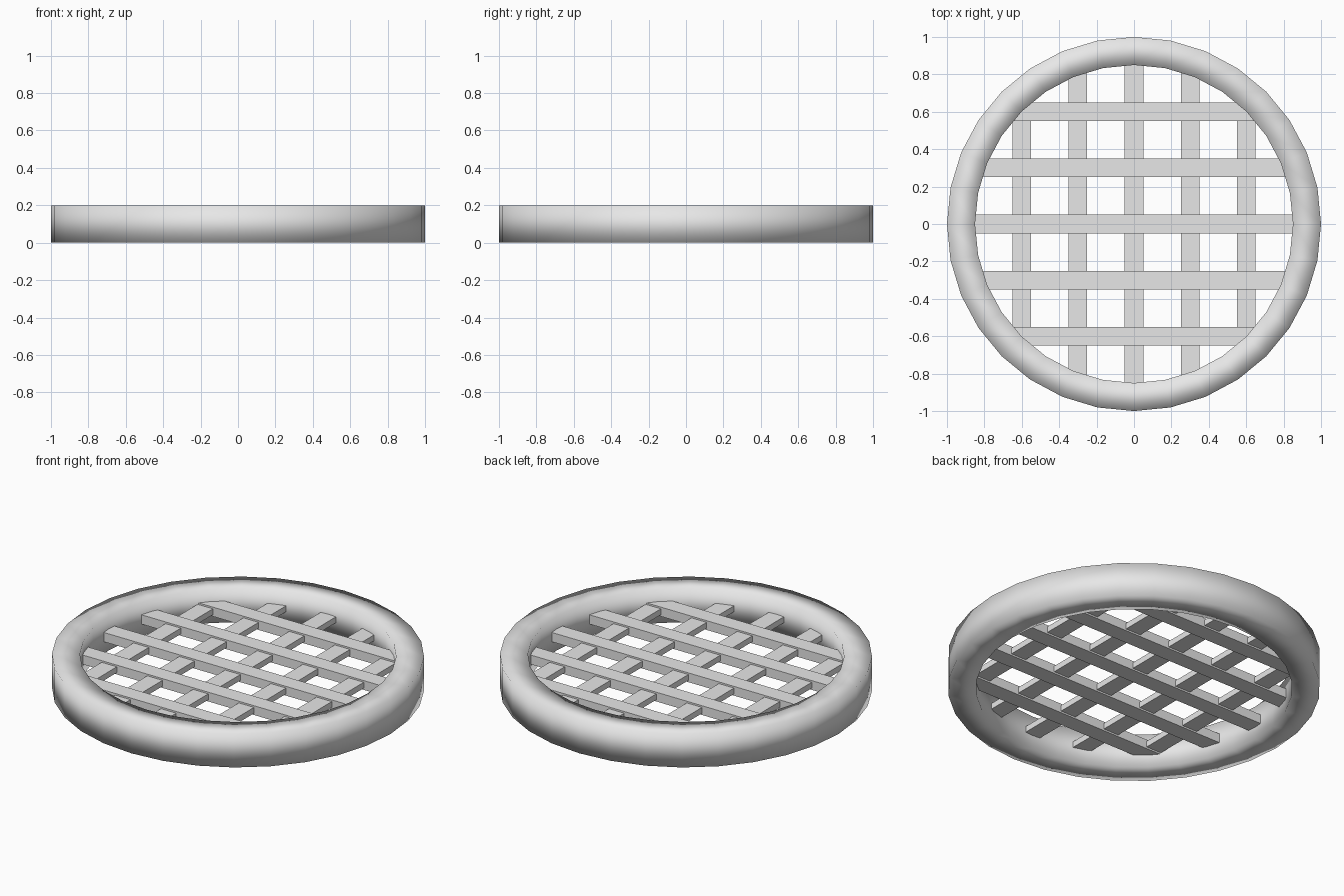
import bpy, bmesh, math
from mathutils import Vector, Matrix

cube = bpy.data.objects.get("Cube")
if cube:
    bpy.data.objects.remove(cube, do_unlink=True)

# Single plain grey
grey = bpy.data.materials.new("light_grey")
grey.use_nodes = True
grey.diffuse_color = (0.8, 0.8, 0.8, 1)
grey.node_tree.nodes["Principled BSDF"].inputs["Base Color"].default_value = (0.8, 0.8, 0.8, 1)

OUTER, INNER, HEIGHT, SIDES = 1.0, 0.85, 0.2, 32
SPACING, WIDTH = 0.3, 0.1


def add_object(name, bm, smooth=False):
    bmesh.ops.recalc_face_normals(bm, faces=bm.faces)
    for face in bm.faces:
        face.smooth = smooth
    mesh = bpy.data.meshes.new(name)
    bm.to_mesh(mesh)
    bm.free()
    mesh.materials.append(grey)
    obj = bpy.data.objects.new(name, mesh)
    bpy.context.scene.collection.objects.link(obj)
    return obj


# Rim: a rectangular section spun around the z axis, softly shaded all over
bm = bmesh.new()
section = [bm.verts.new((r, 0, z)) for r, z in
           ((INNER, 0), (OUTER, 0), (OUTER, HEIGHT), (INNER, HEIGHT))]
edges = [bm.edges.new((section[i], section[(i + 1) % 4])) for i in range(4)]
bmesh.ops.spin(bm, geom=section + edges, cent=(0, 0, 0), axis=(0, 0, 1),
               angle=math.tau, steps=SIDES, use_merge=True)
bmesh.ops.remove_doubles(bm, verts=bm.verts, dist=0.0001)
add_object("rim", bm, smooth=True)


# Lattice bars: each ends inside the rim wall
def add_bar(name, offset, thickness, turn):
    half = math.sqrt(0.92 ** 2 - offset ** 2)
    bm = bmesh.new()
    bmesh.ops.create_cube(bm, size=1)
    bmesh.ops.scale(bm, verts=bm.verts, vec=Vector((2 * half, WIDTH, thickness)))
    bmesh.ops.translate(bm, verts=bm.verts, vec=Vector((0, offset, HEIGHT / 2)))
    bmesh.ops.rotate(bm, verts=bm.verts, cent=(0, 0, 0),
                     matrix=Matrix.Rotation(turn, 3, "Z"))
    add_object(name, bm)


for i in range(-2, 3):
    add_bar(f"cross_bar_{i + 3}", i * SPACING, 0.055, 0)
    add_bar(f"long_bar_{i + 3}", i * SPACING, 0.035, math.pi / 2)
